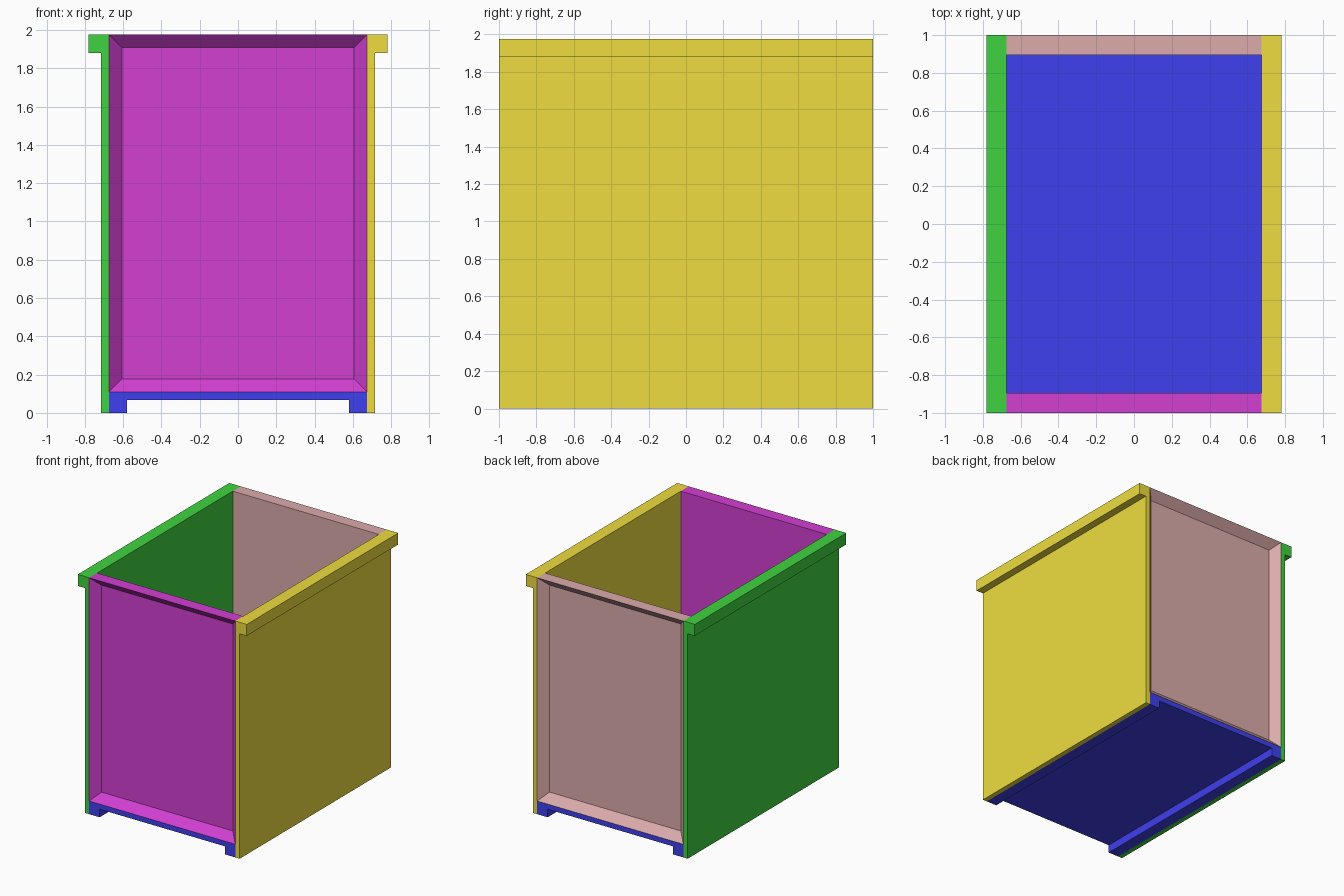
import bpy, bmesh
from mathutils import Vector

if "Cube" in bpy.data.objects:
    bpy.data.objects.remove(bpy.data.objects["Cube"])

IN, OUT, LIP = 0.675, 0.716, 0.781   # inner face, outer face, overhang of the sides
HEIGHT, FLOOR, RIM = 1.975, 0.11, 0.096
WALL, RECESS = 0.105, 0.065


def finish(name, bm, color):
    bmesh.ops.recalc_face_normals(bm, faces=bm.faces)
    mesh = bpy.data.meshes.new(name)
    bm.to_mesh(mesh)
    bm.free()
    mat = bpy.data.materials.new(name + "_paint")
    mat.diffuse_color = (*color, 1)
    mat.use_nodes = True
    mat.node_tree.nodes["Principled BSDF"].inputs["Base Color"].default_value = mat.diffuse_color
    mesh.materials.append(mat)
    obj = bpy.data.objects.new(name, mesh)
    bpy.context.collection.objects.link(obj)
    return obj


def extrude_y(profile, y0, y1):
    """Solid made from an x-z outline swept along y."""
    bm = bmesh.new()
    face = bm.faces.new([bm.verts.new((x, y0, z)) for x, z in profile])
    ext = bmesh.ops.extrude_face_region(bm, geom=[face], use_keep_orig=True)
    verts = [g for g in ext["geom"] if isinstance(g, bmesh.types.BMVert)]
    bmesh.ops.translate(bm, verts=verts, vec=(0, y1 - y0, 0))
    bmesh.ops.recalc_face_normals(bm, faces=bm.faces)
    return bm


# Long side panels with an overhanging top lip
for name, s, color in (("right_side", 1, (0.86, 0.72, 0.05)),
                       ("left_side", -1, (0.05, 0.65, 0.05))):
    outline = [(IN, 0), (OUT, 0), (OUT, HEIGHT - RIM), (LIP, HEIGHT - RIM),
               (LIP, HEIGHT), (IN, HEIGHT)]
    finish(name, extrude_y([(s * x, z) for x, z in outline], -1, 1), color)

# End panels with a recessed field on the outside
for name, s, color in (("front_panel", -1, (0.65, 0.05, 0.65)),
                       ("back_panel", 1, (0.72, 0.41, 0.41))):
    outline = [(-IN, FLOOR), (IN, FLOOR), (IN, HEIGHT), (-IN, HEIGHT)]
    bm = extrude_y(outline, s, s * (1 - WALL))
    outer = max(bm.faces, key=lambda f: s * f.calc_center_median().y)
    bmesh.ops.inset_region(bm, faces=[outer], thickness=RIM)
    bmesh.ops.translate(bm, verts=outer.verts[:], vec=Vector((0, -s * RECESS, 0)))
    finish(name, bm, color)

# Floor with a runner along each long edge
under = FLOOR - 0.043
foot = IN - RIM
finish("floor", extrude_y([(-IN, 0), (-foot, 0), (-foot, under), (foot, under),
                           (foot, 0), (IN, 0), (IN, FLOOR), (-IN, FLOOR)], -1, 1),
       (0.05, 0.05, 0.86))
